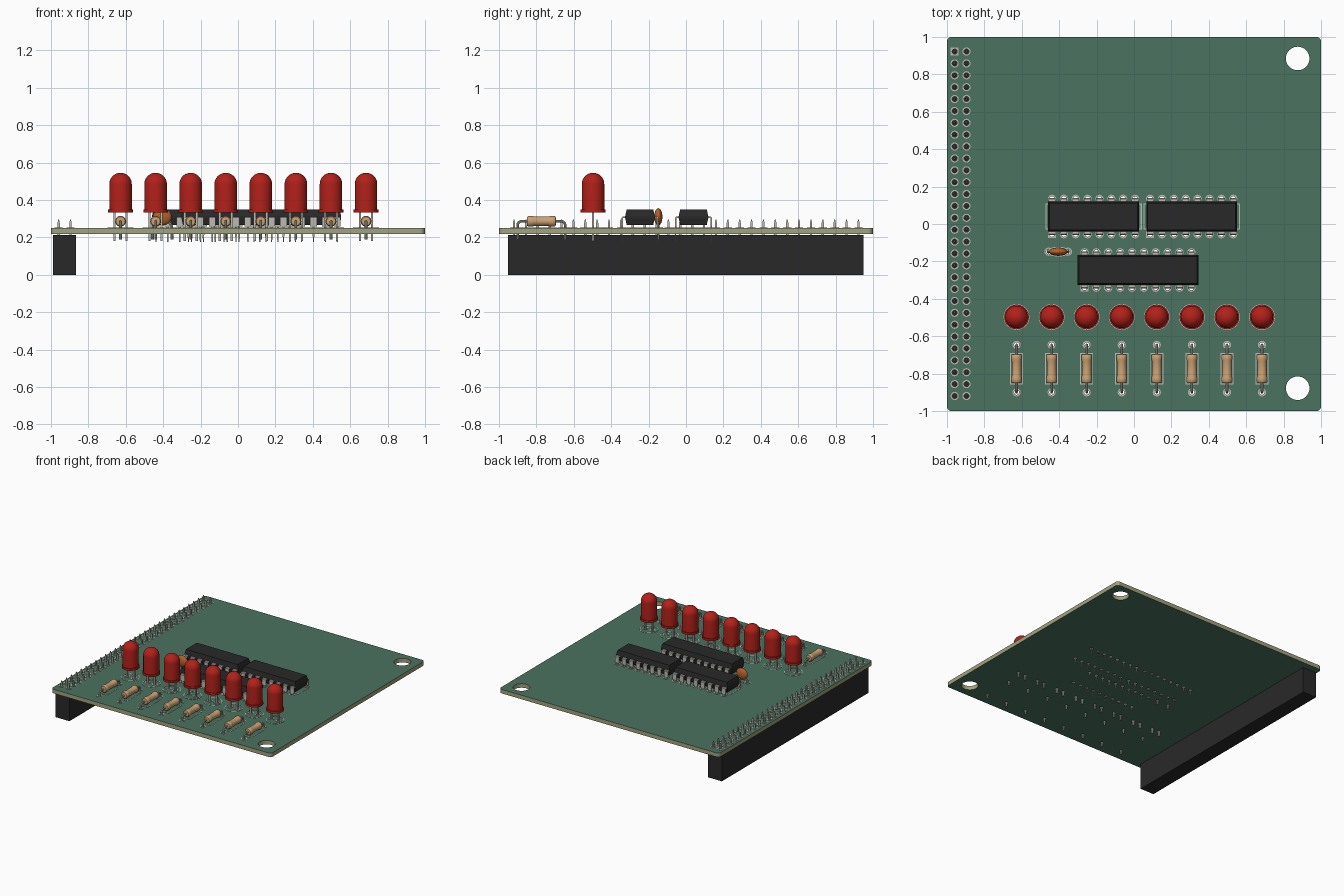
import bpy, bmesh
from math import pi, cos, sin
from mathutils import Matrix, Vector

if "Cube" in bpy.data.objects:
    bpy.data.objects.remove(bpy.data.objects["Cube"])

TOP, BOT, PITCH = 0.25, 0.217, 0.0635

def mat(name, *rgb):
    m = bpy.data.materials.new(name)
    m.diffuse_color = (*rgb, 1)
    m.use_nodes = True
    m.node_tree.nodes["Principled BSDF"].inputs["Base Color"].default_value = m.diffuse_color
    return m

GREEN = mat("solder_mask", 0.07, 0.17, 0.115)
CORE = mat("board_core", 0.36, 0.36, 0.22)
BLACK = mat("black_plastic", 0.022, 0.022, 0.022)
METAL = mat("tin", 0.5, 0.49, 0.44)
SILK = mat("silkscreen", 0.5, 0.53, 0.5)
RED = mat("red_lens", 0.45, 0.015, 0.01)
TAN = mat("resistor_tan", 0.6, 0.36, 0.17)
ORANGE = mat("ceramic_orange", 0.45, 0.12, 0.025)

def add(name, data, m, loc=(0, 0, 0), smooth=False):
    if isinstance(data, bmesh.types.BMesh):
        me = bpy.data.meshes.new(name)
        bmesh.ops.recalc_face_normals(data, faces=data.faces)
        data.to_mesh(me)
        data.free()
    else:
        me = data
    if not me.materials:
        me.materials.append(m)
    ob = bpy.data.objects.new(name, me)
    ob.location = loc
    bpy.context.collection.objects.link(ob)
    if smooth:
        bpy.ops.object.select_all(action='DESELECT')
        ob.select_set(True)
        bpy.context.view_layer.objects.active = ob
        bpy.ops.object.shade_smooth_by_angle(angle=0.7)
    return ob

def box(bm, x0, x1, y0, y1, z0, z1, tip0=1, tip1=1):
    """Box whose lower / upper end may be tapered."""
    cx, cy = (x0 + x1) / 2, (y0 + y1) / 2
    hx, hy = (x1 - x0) / 2, (y1 - y0) / 2
    rings = [[bm.verts.new((cx + sx * hx * t, cy + sy * hy * t, z))
              for sx, sy in ((-1, -1), (1, -1), (1, 1), (-1, 1))]
             for z, t in ((z0, tip0), (z1, tip1))]
    a, b = rings
    bm.faces.new(a[::-1])
    bm.faces.new(b)
    for i in range(4):
        j = (i + 1) % 4
        bm.faces.new((a[i], a[j], b[j], b[i]))

def lathe(profile, n=32):
    """Revolve (radius, z) points; closed by caps at both ends."""
    bm = bmesh.new()
    rings = [[bm.verts.new((r * cos(2*pi*k/n), r * sin(2*pi*k/n), z)) for k in range(n)] for r, z in profile]
    for a, b in zip(rings, rings[1:]):
        for i in range(n):
            bm.faces.new((a[i], a[(i+1) % n], b[(i+1) % n], b[i]))
    bm.faces.new(rings[0][::-1])
    bm.faces.new(rings[-1])
    return bm

def circle(x, y, r, n=16, ry=None):
    return [(x + r * cos(2*pi*k/n), y + (ry or r) * sin(2*pi*k/n)) for k in range(n)]

def rect(x, y, hx, hy):
    return [(x-hx, y-hy), (x+hx, y-hy), (x+hx, y+hy), (x-hx, y+hy)]

def band(bm, outer, inner, h=0.002):
    """Thin flat ring lying on the board."""
    n = len(outer)
    L = [[bm.verts.new((x, y, z)) for x, y in loop]
         for loop, z in ((outer, TOP), (outer, TOP+h), (inner, TOP+h), (inner, TOP))]
    for a, b in zip(L, L[1:]):
        for i in range(n):
            bm.faces.new((a[i], a[(i+1) % n], b[(i+1) % n], b[i]))

def curve_mesh(name, splines, dims, cyclic=False, **kw):
    cu = bpy.data.curves.new(name + "_curve", 'CURVE')
    cu.dimensions = dims
    for k, v in kw.items():
        setattr(cu, k, v)
    for pts in splines:
        s = cu.splines.new('POLY')
        s.points.add(len(pts) - 1)
        for p, c in zip(s.points, pts):
            p.co = (*c, 0, 1) if len(c) == 2 else (*c, 1)
        s.use_cyclic_u = cyclic
    ob = bpy.data.objects.new(name + "_tmp", cu)
    bpy.context.collection.objects.link(ob)
    me = bpy.data.meshes.new_from_object(ob.evaluated_get(bpy.context.evaluated_depsgraph_get()))
    bpy.data.objects.remove(ob)
    me.materials.clear()
    return me

# Component layout
columns = [-0.628 + i * 0.1875 for i in range(8)]
header = [(x, 0.922 - i * PITCH) for x in (-0.959, -0.8955) for i in range(30)]
chips = [(-0.2165, 0.04, 8), (0.3085, 0.04, 8), (0.021, -0.246, 10)]
LED_Y, RES_Y, RES_H, CAP = -0.497, -0.773, 0.127, (-0.405, -0.148)
chip_pads = [(cx + (i - (n-1)/2) * PITCH, cy + s * 0.095)
             for cx, cy, n in chips for s in (-1, 1) for i in range(n)]
parts_pads = [(x + s * 0.032, LED_Y) for x in columns for s in (-1, 1)]
parts_pads += [(x, RES_Y + s * RES_H) for x in columns for s in (-1, 1)]
parts_pads += [(CAP[0] + s * 0.052, CAP[1]) for s in (-1, 1)]
all_pads = header + chip_pads + parts_pads

# Board: rounded outline with two mounting holes and all drill holes
outline = []
for k, (sx, sy) in enumerate(((1, 1), (-1, 1), (-1, -1), (1, -1))):
    outline += [(sx*0.975 + 0.025*cos(pi/2*(k + j/4)), sy*0.975 + 0.025*sin(pi/2*(k + j/4))) for j in range(5)]
holes = [circle(0.875, y, 0.063, 40) for y in (0.885, -0.878)]
holes += [circle(x, y, 0.0135, 12) for x, y in all_pads]
me = curve_mesh("board", [outline] + holes, '2D', True, fill_mode='BOTH', extrude=(TOP - BOT) / 2)
me.materials.append(GREEN)
me.materials.append(CORE)
for p in me.polygons:
    p.use_smooth = False
    p.material_index = 0 if abs(p.normal.z) > 0.5 else 1
add("circuit_board", me, GREEN, (0, 0, (TOP + BOT) / 2))

# Solder pads, square at the first pin of header and chips
bm = bmesh.new()
first = [header[0]] + [chip_pads[0], chip_pads[16], chip_pads[32]]
for x, y in all_pads:
    inner = circle(x, y, 0.0135)
    if (x, y) in first:
        outer = [(x + (u-x) * 0.021 / max(abs(u-x), abs(v-y)), y + (v-y) * 0.021 / max(abs(u-x), abs(v-y)))
                 for u, v in inner]
    else:
        outer = circle(x, y, 0.022)
    band(bm, outer, inner)
add("solder_pads", bm, METAL)

# Printed part outlines
bm = bmesh.new()
for cx, cy, n in chips:
    hx = n * PITCH / 2 + 0.004
    band(bm, rect(cx, cy, hx, 0.07), rect(cx, cy, hx - 0.006, 0.064))
for x in columns:
    band(bm, circle(x, LED_Y, 0.069, 40), circle(x, LED_Y, 0.064, 40))
    band(bm, rect(x, RES_Y, 0.035, 0.084), rect(x, RES_Y, 0.03, 0.079))
band(bm, circle(*CAP, 0.062, 32, 0.026), circle(*CAP, 0.057, 32, 0.021))
add("part_outlines", bm, SILK)

# Header under the left edge
bm = bmesh.new()
box(bm, -0.99, -0.865, -0.953, 0.948, 0, 0.213)
add("header_body", bm, BLACK)
bm = bmesh.new()
for x, y in header:
    box(bm, x-0.006, x+0.006, y-0.006, y+0.006, 0.205, 0.277)
    box(bm, x-0.006, x+0.006, y-0.006, y+0.006, 0.277, 0.295, 1, 0.4)
add("header_pins", bm, METAL)

# Chips: two drafted halves plus stepped bent legs
for k, (cx, cy, n) in enumerate(chips):
    hx = n * PITCH / 2 - 0.012 + (0.001 if n == 8 else 0.018)
    bm = bmesh.new()
    levels = [[bm.verts.new((x, y, z)) for x, y in rect(cx, cy, hx - d, 0.079 - d)]
              for z, d in ((0.267, 0.008), (0.302, 0), (0.314, 0), (0.349, 0.008))]
    for a, b in zip(levels, levels[1:]):
        for i in range(4):
            bm.faces.new((a[i], a[(i+1) % 4], b[(i+1) % 4], b[i]))
    bm.faces.new(levels[0][::-1])
    bm.faces.new(levels[-1])
    add(f"chip_body_{k+1}", bm, BLACK)
    bm = bmesh.new()
    for i in range(n):
        x = cx + (i - (n-1)/2) * PITCH
        for s in (-1, 1):
            y = cy + s * 0.095
            # bent strip: shoulder and upper leg
            strip = [(0.07, 0.311), (0.093, 0.311), (0.0985, 0.306), (0.0985, 0.258),
                     (0.0915, 0.258), (0.0915, 0.303), (0.07, 0.303)]
            w = 0.018
            sides = [[bm.verts.new((x + t, cy + s * v, z)) for v, z in strip] for t in (-w, w)]
            a, b = sides
            bm.faces.new(a)
            bm.faces.new(b[::-1])
            for j in range(7):
                bm.faces.new((a[j], b[j], b[(j+1) % 7], a[(j+1) % 7]))
            box(bm, x-0.006, x+0.006, y-0.0035, y+0.0035, 0.175, 0.259, 0.5, 1)
    add(f"chip_legs_{k+1}", bm, METAL)

# LED with flange, barrel and dome; legs; resistor body and bent leads
led = [(0.066, 0.333), (0.066, 0.35), (0.06, 0.35), (0.06, 0.485)]
led += [(0.06 * cos(a * pi / 18) + 0.0003, 0.485 + 0.06 * sin(a * pi / 18)) for a in range(1, 10)]
half = [(0.012, -0.078), (0.024, -0.076), (0.029, -0.069), (0.029, -0.05), (0.0255, -0.038)]
res = lathe(half + [(r, -z) for r, z in reversed(half)], 24)
bmesh.ops.rotate(res, verts=res.verts, cent=(0, 0, 0), matrix=Matrix.Rotation(pi/2, 3, 'X'))
legs = bmesh.new()
for s in (-1, 1):
    box(legs, s*0.032-0.006, s*0.032+0.006, -0.006, 0.006, 0.18, 0.336)
zc, b = 0.286, 0.02
arc = [(RES_H - b + b * sin(a*pi/8), zc - b + b * cos(a*pi/8)) for a in range(5)]
lead = [(0, s*y, z) for s, pts in ((-1, [(RES_H, 0.188)] + arc[::-1]), (1, arc + [(RES_H, 0.188)])) for y, z in pts]
shared = {
    "led": (lathe(led), RED, LED_Y, 0, True),
    "led_legs": (legs, METAL, LED_Y, 0, False),
    "resistor": (res, TAN, RES_Y, zc, True),
    "resistor_lead": (curve_mesh("lead", [lead], '3D', bevel_depth=0.007, bevel_resolution=2, use_fill_caps=True),
                      METAL, RES_Y, 0, True),
}
for name, (data, m, y, z, smooth) in shared.items():
    for i, x in enumerate(columns):
        ob = add(f"{name}_{i+1}", data, m, (x, y, z), smooth and i == 0)
        data = ob.data

# Ceramic capacitor and its two leads
bm = bmesh.new()
bmesh.ops.create_uvsphere(bm, u_segments=32, v_segments=16, radius=1)
bmesh.ops.scale(bm, verts=bm.verts, vec=Vector((0.05, 0.022, 0.046)))
add("capacitor", bm, ORANGE, (*CAP, 0.31), True)
wires = [[(s*0.03, 0, 0.3), (s*0.037, 0, 0.28), (s*0.052, 0, 0.26), (s*0.052, 0, 0.188)] for s in (-1, 1)]
add("capacitor_leads", curve_mesh("wire", wires, '3D', bevel_depth=0.007, bevel_resolution=2, use_fill_caps=True),
    METAL, (*CAP, 0), True)
